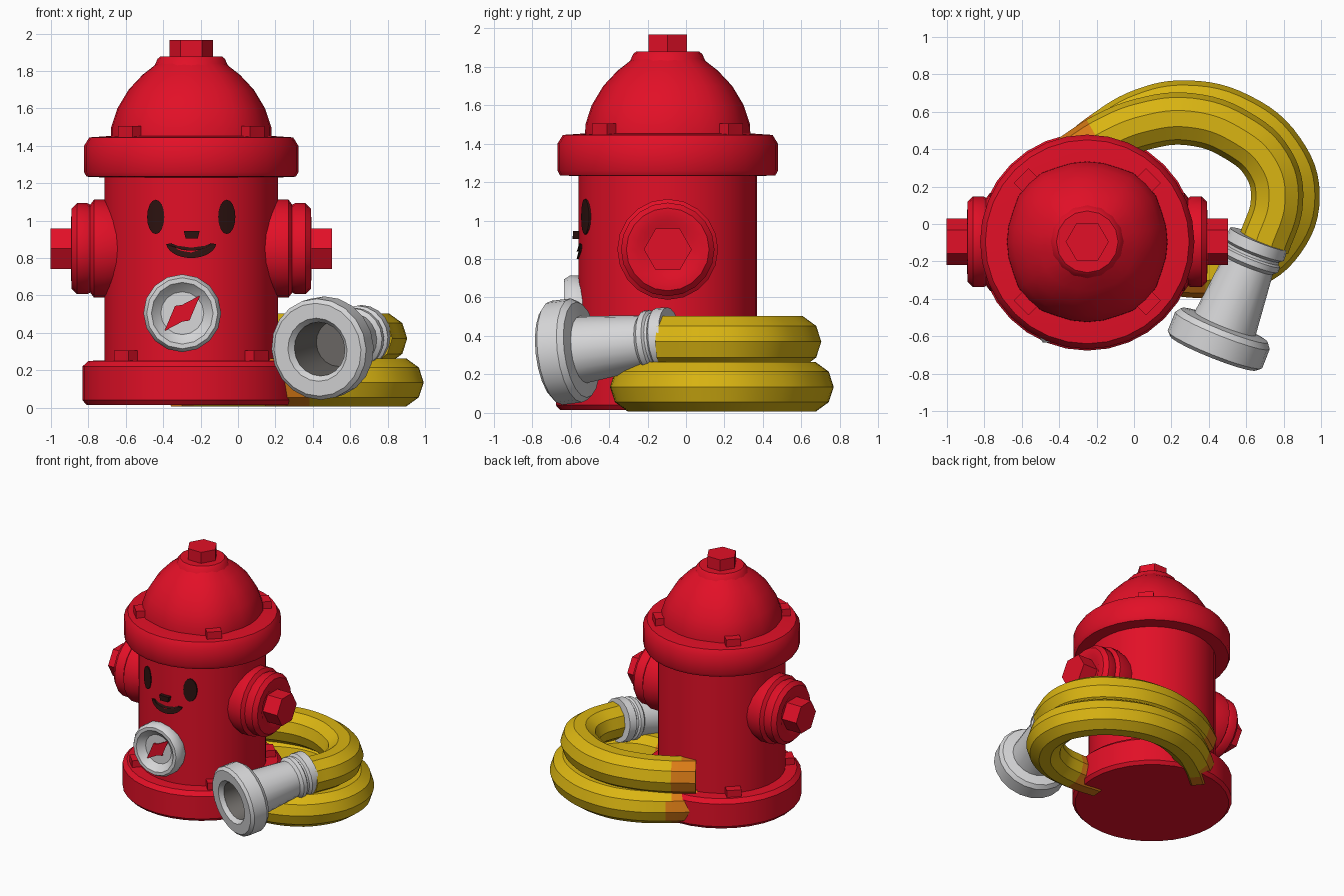
import bpy, bmesh, math
from mathutils import Vector

if "Cube" in bpy.data.objects:
    bpy.data.objects.remove(bpy.data.objects["Cube"])

CX, CY = -0.25, -0.095      # hydrant axis
BODY_R = 0.465


def material(name, rgb):
    m = bpy.data.materials.new(name)
    m.use_nodes = True
    m.diffuse_color = (*rgb, 1)
    bsdf = m.node_tree.nodes["Principled BSDF"]
    bsdf.inputs["Base Color"].default_value = (*rgb, 1)
    bsdf.inputs["Roughness"].default_value = 0.6
    return m


RED = material("hydrant red", (0.76, 0.005, 0.02))
WHITE = material("fitting white", (0.68, 0.68, 0.69))
YELLOW = material("hose yellow", (0.70, 0.46, 0.006))
ORANGE = material("hose end orange", (0.70, 0.2, 0.008))
DARK = material("face dark", (0.025, 0.006, 0.005))
GREY = material("bore grey", (0.16, 0.15, 0.14))


def finish(name, bm, mats, smooth=True):
    bmesh.ops.remove_doubles(bm, verts=bm.verts, dist=0.0001)
    bmesh.ops.recalc_face_normals(bm, faces=bm.faces)
    mesh = bpy.data.meshes.new(name)
    bm.to_mesh(mesh)
    bm.free()
    ob = bpy.data.objects.new(name, mesh)
    bpy.context.collection.objects.link(ob)
    for m in mats:
        mesh.materials.append(m)
    if smooth:
        bpy.ops.object.select_all(action='DESELECT')
        ob.select_set(True)
        bpy.context.view_layer.objects.active = ob
        bpy.ops.object.shade_smooth_by_angle(angle=math.radians(35))
    return ob


def lathe(name, profile, segs, mats, loc, axis=(0, 0, 1), swell=None, smooth=True, inner_from=None):
    """Turn (radius, height) points about an axis; bands past inner_from take the second material."""
    bm = bmesh.new()
    rings = []
    for r, h in profile:
        ring = []
        for k in range(segs):
            a = math.tau * k / segs
            rr = r * (swell(a) if swell else 1)
            ring.append(bm.verts.new((rr * math.cos(a), rr * math.sin(a), h)))
        rings.append(ring)
    for i in range(len(rings) - 1):
        for k in range(segs):
            n = (k + 1) % segs
            f = bm.faces.new((rings[i][k], rings[i][n], rings[i + 1][n], rings[i + 1][k]))
            if inner_from is not None and i >= inner_from:
                f.material_index = 1
    bm.faces.new(rings[0][::-1])
    cap = bm.faces.new(rings[-1])
    cap.material_index = 1 if inner_from is not None else 0
    ob = finish(name, bm, mats, smooth)
    ob.location = loc
    ob.rotation_euler = Vector(axis).to_track_quat('Z', 'Y').to_euler()
    return ob


def plate(name, outline, mat, y_of, thick):
    """Thin plate from an (x, z) outline, laid on the surface y_of(x)."""
    bm = bmesh.new()
    front = [bm.verts.new((x, y_of(x) - thick, z)) for x, z in outline]
    back = [bm.verts.new((x, y_of(x) + 0.01, z)) for x, z in outline]
    bm.faces.new(front)
    n = len(outline)
    for i in range(n):
        j = (i + 1) % n
        bm.faces.new((front[i], front[j], back[j], back[i]))
    bmesh.ops.triangulate(bm, faces=[f for f in bm.faces if len(f.verts) > 4])
    return finish(name, bm, [mat], False)


def body_front(x):
    return CY - math.sqrt(BODY_R ** 2 - (x - CX) ** 2)


# Hydrant barrel, flanges and dome
AX = (CX, CY, 0)
lathe("base_flange", [(0.56, 0.015), (0.582, 0.04), (0.582, 0.22), (0.55, 0.25), (0.4, 0.255)], 32, [RED], AX)
lathe("barrel", [(BODY_R, 0.2), (BODY_R, 1.26)], 40, [RED], AX)
lathe("top_flange", [(0.45, 1.23), (0.56, 1.235), (0.573, 1.26), (0.573, 1.40), (0.545, 1.445), (0.4, 1.455)],
      32, [RED], AX)


def ribs(a):
    return 1.03 if abs(math.sin(2 * a)) > 0.92 else 1.0


lathe("dome", [(0.43, 1.43), (0.428, 1.5), (0.395, 1.6), (0.335, 1.7), (0.26, 1.78), (0.17, 1.85)],
      32, [RED], AX, swell=ribs)
lathe("dome_collar", [(0.2, 1.82), (0.18, 1.865), (0.165, 1.878)], 16, [RED], AX)
lathe("top_nut", [(0.115, 1.85), (0.115, 1.967)], 6, [RED], AX, smooth=False)

# Bolt lugs on both flanges
for level, height in (("base", 0.27), ("top", 1.47)):
    for k in range(4):
        a = math.pi / 4 + k * math.pi / 2
        bm = bmesh.new()
        bmesh.ops.create_cube(bm, size=1)
        bmesh.ops.scale(bm, vec=(0.10, 0.11, 0.07), verts=bm.verts)
        lug = finish(f"{level}_lug_{k + 1}", bm, [RED], False)
        r = 0.48 if level == "base" else 0.45
        lug.location = (CX + r * math.cos(a), CY + r * math.sin(a), height)
        lug.rotation_euler.z = a

# Side outlet caps with hex nuts
for side, s in (("left", 1), ("right", -1)):
    loc, axis = (CX, CY, 0.85), (s, 0, 0)
    lathe(f"{side}_cap", [(0.24, 0.38), (0.262, 0.46), (0.262, 0.52), (0.235, 0.54), (0.243, 0.555),
                          (0.243, 0.61), (0.215, 0.64), (0.16, 0.642), (0.13, 0.625)], 20, [RED], loc, axis)
    lathe(f"{side}_nut", [(0.125, 0.6), (0.125, 0.752)], 6, [RED], loc, axis, smooth=False)

# Face
for side, x in (("left", -0.06), ("right", -0.44)):
    eye = [(x + 0.046 * math.cos(math.tau * k / 16), 1.02 + 0.092 * math.sin(math.tau * k / 16)) for k in range(16)]
    plate(f"{side}_eye", eye, DARK, body_front, 0.008)
plate("nose", [(-0.29, 0.945), (-0.205, 0.945), (-0.215, 0.905), (-0.28, 0.905)], DARK, body_front, 0.03)
arc = [math.pi * (1.04 + 0.92 * k / 14) for k in range(15)]
mouth = [(CX + 0.135 * math.cos(a), 0.885 + 0.085 * math.sin(a)) for a in arc]
mouth += [(CX + 0.105 * math.cos(a), 0.885 + 0.045 * math.sin(a)) for a in reversed(arc)]
plate("mouth", mouth, DARK, body_front, 0.009)

# Pressure gauge
GX, GZ = -0.298, 0.505
lathe("gauge", [(0.19, -0.1), (0.208, 0.0), (0.208, 0.045), (0.19, 0.073), (0.165, 0.073), (0.15, 0.055),
                (0.115, 0.025)], 16, [WHITE], (GX, -0.56, GZ), (0, -1, 0))
needle = []
for k in range(8):
    a = math.pi / 4 + k * math.pi / 4
    r = (0.135, 0.045, 0.055, 0.045)[k % 4]
    needle.append((GX + r * math.cos(a), GZ + r * math.sin(a)))
plate("gauge_needle", needle, RED, lambda x: -0.588, 0.009)


# Hose coils
def hose(name, points, radius, orange_rule):
    cu = bpy.data.curves.new(name + "_path", 'CURVE')
    cu.dimensions = '3D'
    cu.bevel_depth = radius
    cu.bevel_resolution = 3
    cu.resolution_u = 6
    cu.use_fill_caps = True
    sp = cu.splines.new('BEZIER')
    sp.bezier_points.add(len(points) - 1)
    for bp, p in zip(sp.bezier_points, points):
        bp.co = p
        bp.handle_left_type = bp.handle_right_type = 'AUTO'
    tmp = bpy.data.objects.new(name + "_path", cu)
    bpy.context.collection.objects.link(tmp)
    bpy.context.view_layer.update()
    mesh = bpy.data.meshes.new_from_object(tmp.evaluated_get(bpy.context.evaluated_depsgraph_get()))
    bpy.data.objects.remove(tmp)
    bm = bmesh.new()
    bm.from_mesh(mesh)
    bpy.data.meshes.remove(mesh)
    for f in bm.faces:
        f.material_index = 1 if orange_rule(f.calc_center_median()) else 0
    return finish(name, bm, [YELLOW, ORANGE])


def near_body(c):
    return c.x < -0.23 or (c.x < 0.39 and c.y < -0.1)


upper = [(-0.33, 0.34), (-0.15, 0.455), (0.05, 0.535), (0.3, 0.56), (0.55, 0.475), (0.72, 0.32), (0.765, 0.13),
         (0.69, -0.12)]
hose("upper_hose_coil", [(x, y, 0.37) for x, y in upper], 0.14, near_body)
lower = [(-0.33, 0.33), (-0.15, 0.475), (0.05, 0.59), (0.28, 0.633), (0.56, 0.565), (0.78, 0.38), (0.858, 0.15),
         (0.78, -0.08), (0.6, -0.22), (0.38, -0.26), (0.15, -0.24)]
hose("lower_hose_coil", [(x, y, 0.135) for x, y in lower], 0.135, near_body)

# Nozzle: collar, barrel, bell and bore, turned along its axis
back, mouth_end = Vector((0.667, -0.08, 0.385)), Vector((0.425, -0.69, 0.31))
axis = mouth_end - back
L = axis.length
lathe("nozzle", [(0.135, 0.0), (0.165, 0.0), (0.168, 0.06), (0.148, 0.075), (0.148, 0.09), (0.162, 0.1),
                 (0.162, 0.13), (0.14, 0.15), (0.175, L - 0.17), (0.25, L - 0.16), (0.272, L - 0.13),
                 (0.272, L - 0.02), (0.25, L), (0.17, L), (0.145, L - 0.03), (0.125, L - 0.3)],
      20, [WHITE, GREY], back, axis, inner_from=14)
